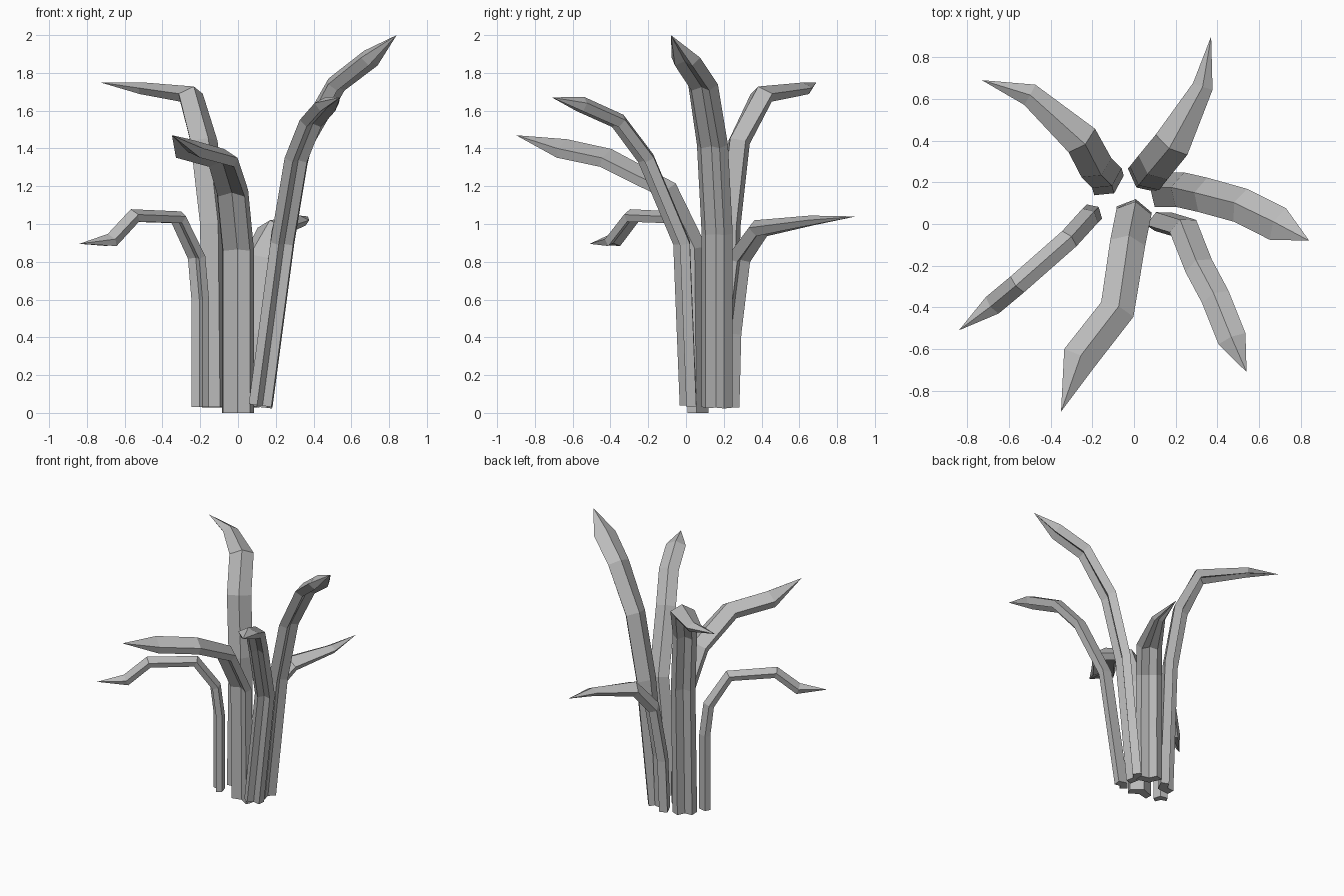
import bpy
import bmesh
from mathutils import Vector

cube = bpy.data.objects.get("Cube")
if cube:
    bpy.data.objects.remove(cube, do_unlink=True)

# Single flat grey for the whole plant
grey = bpy.data.materials.new("plain_grey")
grey.use_nodes = True
color = (0.5, 0.5, 0.5, 1)
grey.diffuse_color = color
grey.node_tree.nodes["Principled BSDF"].inputs["Base Color"].default_value = color

UP = Vector((0, 0, 1))


def make_leaf(name, path, w, h, t, under=0.6, end=1.0):
    """Sweep a grooved, ridged section along a path to a pointed tip.

    under is the underside width ratio, end the scale of the last ring.
    """
    pts = [Vector(p) for p in path]
    section = [(-w, 0), (0, h), (w, 0), (w * under, -t), (0, h * 0.6 - t), (-w * under, -t)]
    rings = []
    bm = bmesh.new()
    for i, p in enumerate(pts[:-1]):
        ahead = (pts[i + 1] - p).normalized()
        behind = (p - pts[i - 1]).normalized() if i else ahead
        tangent = (ahead + behind).normalized()
        # The stalk faces the way the leaf bends; the blade follows its path
        heading = pts[3] - pts[1] if i < 2 else ahead + behind
        heading.z = 0
        side = heading.normalized().cross(UP)
        side = (side - tangent * side.dot(tangent)).normalized()
        normal = side.cross(tangent)
        size = end if i == len(pts) - 2 else 1
        rings.append([bm.verts.new(p + (side * a + normal * b) * size) for a, b in section])
    n = len(section)
    for low, high in zip(rings, rings[1:]):
        for k in range(n):
            j = (k + 1) % n
            bm.faces.new((low[k], low[j], high[j], high[k]))
    # Pointed tip and closed base
    tip = bm.verts.new(pts[-1])
    for k in range(n):
        bm.faces.new((rings[-1][k], rings[-1][(k + 1) % n], tip))
    bm.faces.new(rings[0])
    bmesh.ops.recalc_face_normals(bm, faces=bm.faces)
    mesh = bpy.data.meshes.new(name)
    bm.to_mesh(mesh)
    bm.free()
    mesh.materials.append(grey)
    obj = bpy.data.objects.new(name, mesh)
    bpy.context.collection.objects.link(obj)


# Front leaf
make_leaf("front_leaf", [(0, .07, 0), (0, .06, .87), (-.03, -.09, 1.18),
          (-.08, -.41, 1.35), (-.26, -.64, 1.40), (-.35, -.90, 1.47)],
          .085, .05, .05, under=.85)

# Small drooping leaf
make_leaf("drooping_leaf", [(-.19, .06, .03), (-.19, .06, .60), (-.21, .04, .83),
          (-.31, -.07, 1.04), (-.56, -.29, 1.05), (-.68, -.39, .92),
          (-.84, -.51, .895)], .05, .03, .04, under=.8)

# Front left leaf
make_leaf("front_left_leaf", [(.12, .025, .04), (.235, -.01, .90), (.31, -.20, 1.35),
          (.39, -.35, 1.55), (.47, -.55, 1.64), (.54, -.71, 1.67)], .07, .035, .045)

# Tallest leaf
make_leaf("tall_left_leaf", [(.12, .165, .03), (.22, .165, .95), (.33, .14, 1.42),
          (.51, .09, 1.74), (.69, 0, 1.88), (.84, -.08, 2)], .085, .045, .05)

# Short back leaf
make_leaf("back_leaf", [(.04, .21, .03), (.05, .22, .42), (.09, .27, .82),
          (.18, .38, .98), (.33, .66, 1.02), (.37, .90, 1.04)],
          .09, .045, .05, end=.55)

# Back right leaf
make_leaf("back_right_leaf", [(-.12, .185, .03), (-.13, .22, 1), (-.18, .27, 1.44),
          (-.25, .40, 1.69), (-.50, .62, 1.72), (-.73, .69, 1.75)],
          .085, .045, .05, end=.65)
